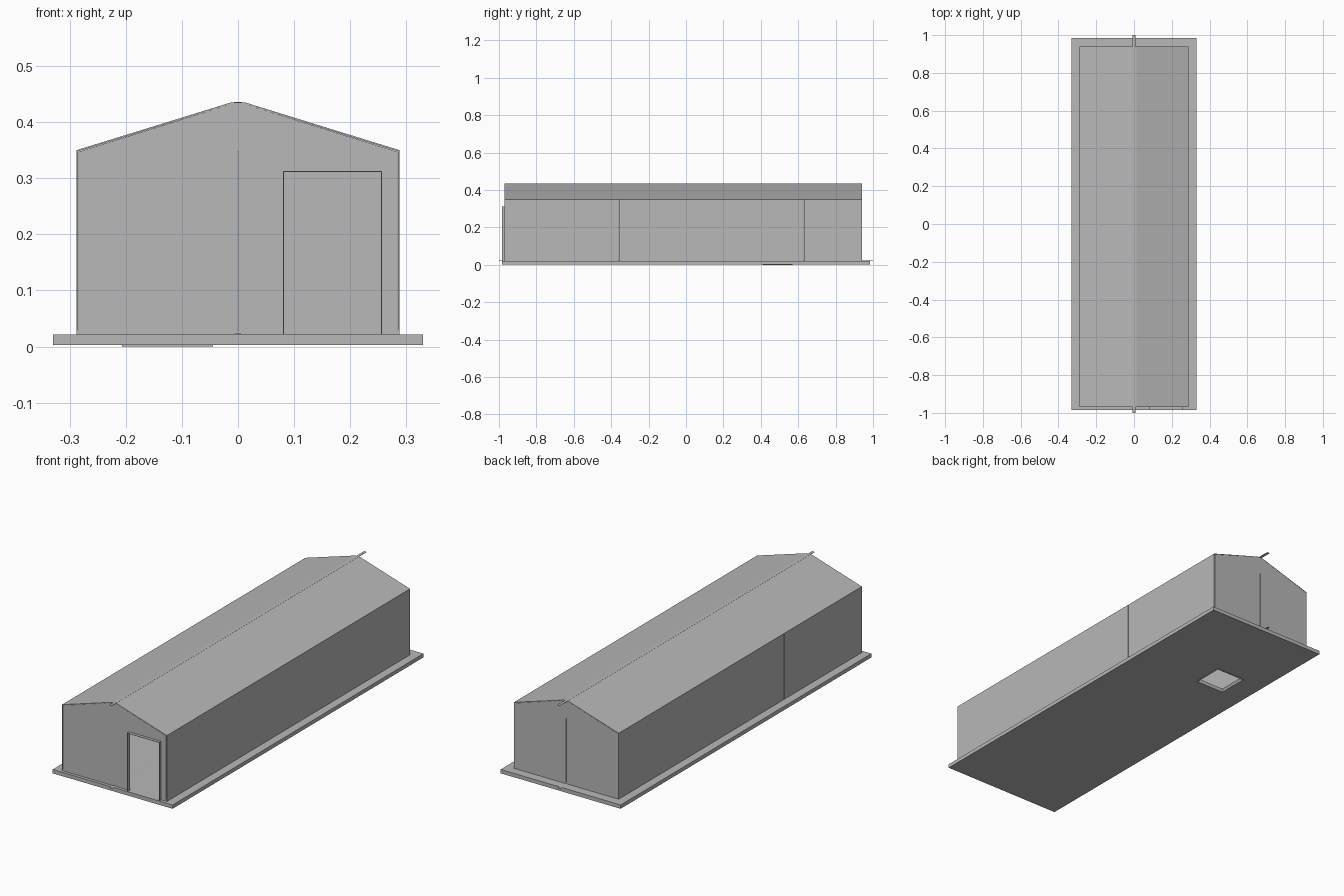
import bpy
import bmesh

if "Cube" in bpy.data.objects:
    bpy.data.objects.remove(bpy.data.objects["Cube"], do_unlink=True)

grey = bpy.data.materials.new("light grey")
grey.use_nodes = True
COLOUR = (0.48, 0.48, 0.48, 1)
grey.diffuse_color = COLOUR
grey.node_tree.nodes["Principled BSDF"].inputs["Base Color"].default_value = COLOUR


def finish(name, bm):
    bmesh.ops.recalc_face_normals(bm, faces=bm.faces)
    mesh = bpy.data.meshes.new(name)
    bm.to_mesh(mesh)
    bm.free()
    mesh.materials.append(grey)
    obj = bpy.data.objects.new(name, mesh)
    bpy.context.collection.objects.link(obj)
    return obj


def prism(name, points, y0, y1):
    """Extrude an x-z outline from y0 to y1."""
    bm = bmesh.new()
    face = bm.faces.new([bm.verts.new((x, y0, z)) for x, z in points])
    new = bmesh.ops.extrude_face_region(bm, geom=[face])["geom"]
    verts = [v for v in new if isinstance(v, bmesh.types.BMVert)]
    bmesh.ops.translate(bm, verts=verts, vec=(0, y1 - y0, 0))
    return finish(name, bm)


def box(name, x0, x1, y0, y1, z0, z1):
    return prism(name, [(x0, z0), (x1, z0), (x1, z1), (x0, z1)], y0, y1)


def ring(name, outer, inner, z0, z1):
    """Flat rectangular plate with a rectangular opening."""
    bm = bmesh.new()
    loops = []
    for x0, x1, y0, y1 in (outer, inner):
        for z in (z0, z1):
            loops.append([bm.verts.new((x, y, z)) for x, y in
                          ((x0, y0), (x1, y0), (x1, y1), (x0, y1))])
    for a, b in ((0, 1), (1, 3), (3, 2), (2, 0)):
        for i in range(4):
            j = (i + 1) % 4
            bm.faces.new((loops[a][i], loops[a][j], loops[b][j], loops[b][i]))
    return finish(name, bm)


# Main sizes
W, FRONT, BACK = 0.288, -0.97, 0.94
FLOOR, SILL, EAVE, RIDGE = 0.022, 0.03, 0.35, 0.435
T = 0.003       # sheet thickness
GAP = 0.001     # half the width of a panel seam
CAP = 0.013     # half the width of the flat ridge

# Floor slab with a hatch opening and its rim underneath
hatch = (-0.207, -0.045, 0.41, 0.57)
ring("floor_slab", (-0.33, 0.33, -0.985, 0.985), hatch, 0.003, FLOOR)
ring("hatch_rim", hatch, (-0.203, -0.049, 0.414, 0.566), 0.0, 0.012)

# Side walls, divided by narrow seams
seams = [FRONT, -0.695, -0.36, -0.03, 0.30, 0.63, BACK]
for side, s in (("left", 1), ("right", -1)):
    for i, (a, b) in enumerate(zip(seams, seams[1:])):
        y0 = a if i == 0 else a + GAP / 2
        y1 = b if i == len(seams) - 2 else b - GAP / 2
        x0, x1 = sorted((s * W, s * (W - T)))
        box(f"{side}_wall_panel_{i + 1}", x0, x1, y0, y1, FLOOR, EAVE)

# End walls: sill, two half panels and a gable
E = W - T - GAP
top = EAVE - T
DOOR_L, DOOR_R, DOOR_T = 0.08, 0.257, 0.313
for end, y0 in (("front", FRONT), ("back", BACK - T)):
    y1 = y0 + T
    prism(end + "_gable", [(-W + T, top), (W - T, top), (CAP, RIDGE - T),
                           (-CAP, RIDGE - T)], y0, y1)
    box(end + "_right_panel", -E, -GAP, y0, y1, SILL, top)
    if end == "front":
        prism("front_left_panel", [(GAP, SILL), (DOOR_L, SILL), (DOOR_L, DOOR_T),
                                   (DOOR_R, DOOR_T), (DOOR_R, SILL), (E, SILL),
                                   (E, top), (GAP, top)], y0, y1)
        box("front_sill_right", -W + T, DOOR_L, y0, y1, FLOOR, SILL)
        box("front_sill_left", DOOR_R, W - T, y0, y1, FLOOR, SILL)
    else:
        box("back_left_panel", GAP, E, y0, y1, SILL, top)
        box("back_sill", -W + T, W - T, y0, y1, FLOOR, SILL)

# Thin frame projecting around the doorway
f = 0.002
prism("door_frame", [(DOOR_L, FLOOR), (DOOR_L, DOOR_T), (DOOR_R, DOOR_T),
                     (DOOR_R, FLOOR), (DOOR_R - f, FLOOR), (DOOR_R - f, DOOR_T - f),
                     (DOOR_L + f, DOOR_T - f), (DOOR_L + f, FLOOR)], -0.985, FRONT + T)

# Folded roof sheet
outline = [(-W, EAVE), (-CAP, RIDGE), (CAP, RIDGE), (W, EAVE)]
prism("roof", outline + [(x, z - T) for x, z in reversed(outline)], FRONT, BACK)

# Narrow centre strips along the ridge and the floor, reaching past both ends
box("ridge_strip", -0.007, 0.007, -1.0, 1.0, RIDGE - 0.001, RIDGE + 0.0005)
prism("floor_strip", [(-0.007, FLOOR), (0.007, FLOOR), (0.002, 0.0245),
                      (-0.002, 0.0245)], -1.0, 1.0)
